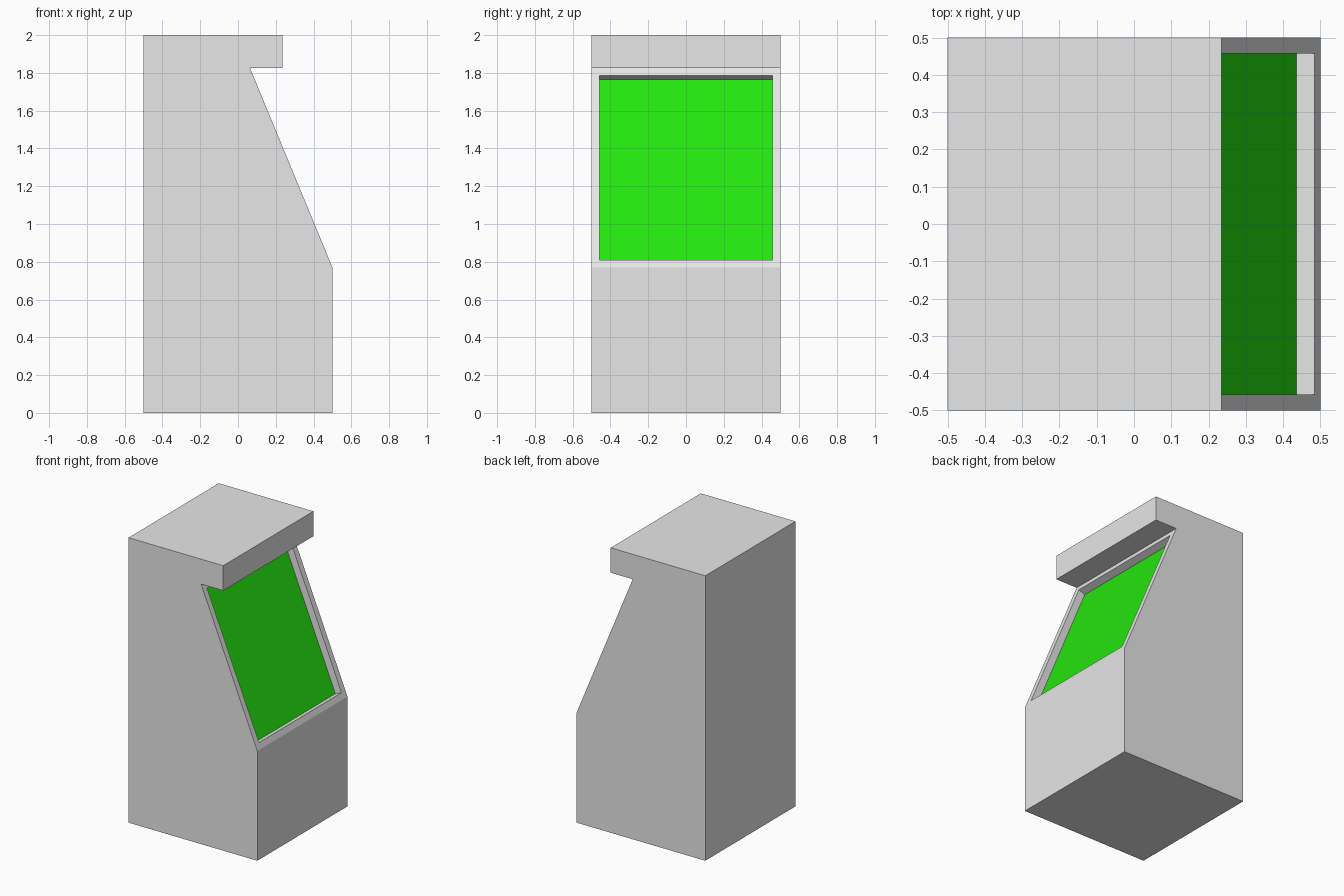
import bpy
import bmesh
from mathutils import Vector

if "Cube" in bpy.data.objects:
    bpy.data.objects.remove(bpy.data.objects["Cube"], do_unlink=True)


def make_material(name, color):
    mat = bpy.data.materials.new(name)
    mat.use_nodes = True
    mat.diffuse_color = color
    mat.node_tree.nodes["Principled BSDF"].inputs["Base Color"].default_value = color
    return mat


grey = make_material("light_grey", (0.8, 0.8, 0.8, 1))
green = make_material("screen_green", (0.02, 0.91, 0.005, 1))

# Side profile (x, z): upright cabinet, sloped front panel, overhanging hood
PROFILE = [(-0.5, 0), (0.5, 0), (0.5, 0.77), (0.064, 1.825),
           (0.235, 1.825), (0.235, 2), (-0.5, 2)]
HALF_WIDTH = 0.5

bm = bmesh.new()
side = bm.faces.new([bm.verts.new((x, -HALF_WIDTH, z)) for x, z in PROFILE])
extruded = bmesh.ops.extrude_face_region(bm, geom=[side])
moved = [v for v in extruded["geom"] if isinstance(v, bmesh.types.BMVert)]
bmesh.ops.translate(bm, verts=moved, vec=(0, 2 * HALF_WIDTH, 0))
bmesh.ops.recalc_face_normals(bm, faces=bm.faces[:])

# Recessed screen: frame the sloped panel, then sink its centre squarely
bm.normal_update()
slope_dir = Vector((0.92, 0, 0.38))
screen = max(bm.faces, key=lambda f: f.normal.dot(slope_dir))
bmesh.ops.inset_individual(bm, faces=[screen], thickness=0.06)
normal = screen.normal.copy()
sunk = bmesh.ops.extrude_discrete_faces(bm, faces=[screen])["faces"][0]
rim = list(sunk.verts)
bmesh.ops.translate(bm, verts=rim, vec=normal * -0.052)
sunk.material_index = 1
bm.normal_update()

mesh = bpy.data.meshes.new("arcade_cabinet")
bm.to_mesh(mesh)
bm.free()
mesh.materials.append(grey)
mesh.materials.append(green)
cabinet = bpy.data.objects.new("arcade_cabinet", mesh)
bpy.context.scene.collection.objects.link(cabinet)
